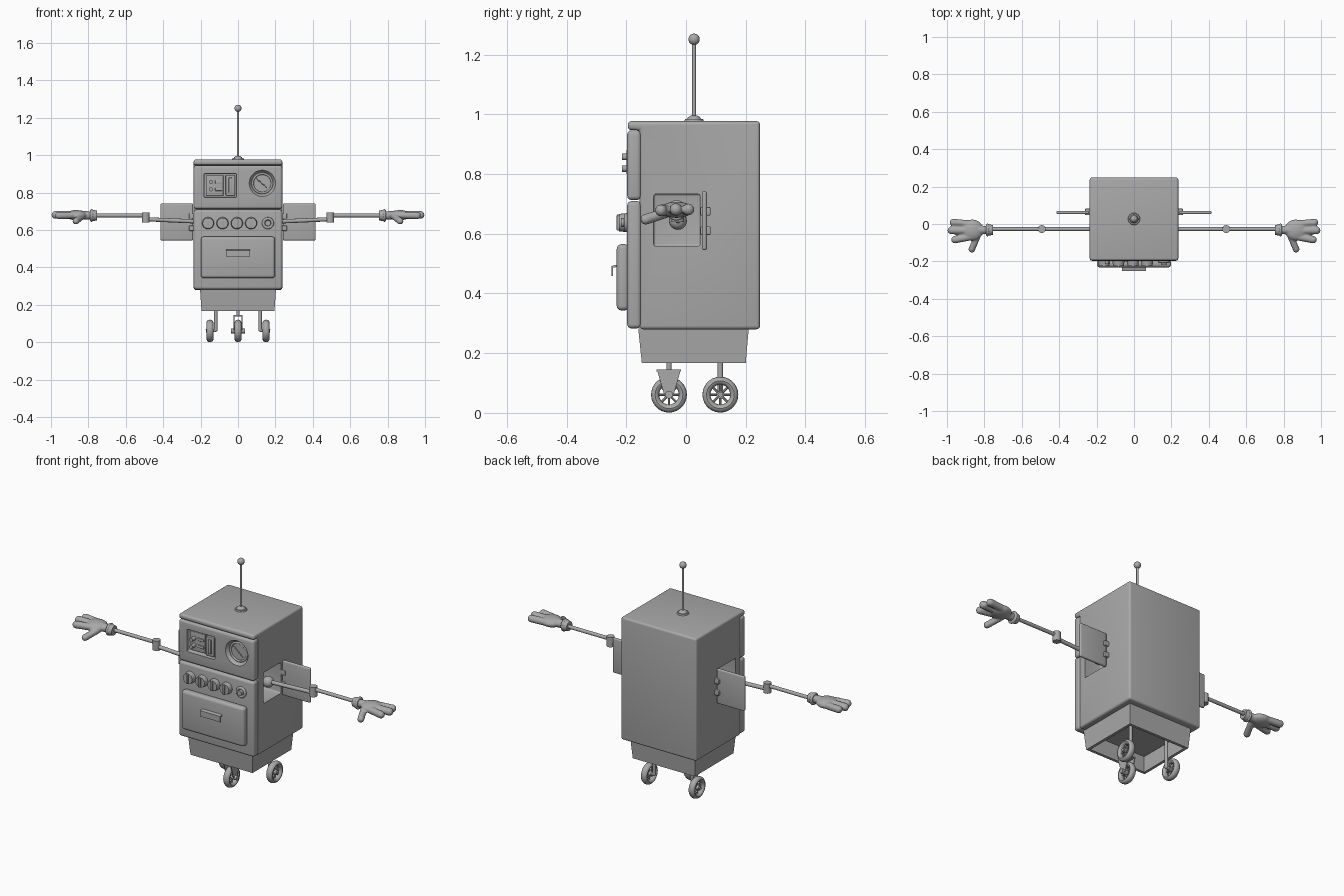
import bpy, bmesh, math
from mathutils import Vector, Matrix

if "Cube" in bpy.data.objects:
    bpy.data.objects.remove(bpy.data.objects["Cube"])

grey = bpy.data.materials.new("grey")
grey.diffuse_color = (0.4, 0.4, 0.4, 1)
grey.use_nodes = True
grey.node_tree.nodes["Principled BSDF"].inputs["Base Color"].default_value = grey.diffuse_color


def make(name, bm):
    bmesh.ops.recalc_face_normals(bm, faces=bm.faces)
    me = bpy.data.meshes.new(name)
    bm.to_mesh(me)
    bm.free()
    ob = bpy.data.objects.new(name, me)
    bpy.context.collection.objects.link(ob)
    me.materials.append(grey)
    return ob


def bevel_all(bm, width, seg=4):
    if width:
        bmesh.ops.bevel(bm, geom=bm.edges[:], offset=width, segments=seg,
                        profile=0.5, affect='EDGES', clamp_overlap=True)


def box(name, x, y, z, bevel=0.0):
    """Box given by (min, max) on each axis."""
    bm = bmesh.new()
    bmesh.ops.create_cube(bm, size=1)
    for v in bm.verts:
        v.co = [r[0] + (c + 0.5) * (r[1] - r[0]) for c, r in zip(v.co, (x, y, z))]
    bevel_all(bm, bevel)
    return make(name, bm)


def extrude_x(name, profile, half, bevel=0.0):
    """Extrude a (y, z) profile along x."""
    bm = bmesh.new()
    f = bm.faces.new([bm.verts.new((-half, y, z)) for y, z in profile])
    new = bmesh.ops.extrude_face_region(bm, geom=[f])["geom"]
    bmesh.ops.translate(bm, vec=(2 * half, 0, 0),
                        verts=[g for g in new if isinstance(g, bmesh.types.BMVert)])
    bmesh.ops.recalc_face_normals(bm, faces=bm.faces)
    bevel_all(bm, bevel)
    return make(name, bm)


def add_rod(bm, p, q, r1, r2=None, seg=16):
    p, q = Vector(p), Vector(q)
    d = q - p
    m = Matrix.Translation((p + q) / 2) @ d.to_track_quat('Z', 'Y').to_matrix().to_4x4()
    bmesh.ops.create_cone(bm, cap_ends=True, segments=seg, radius1=r1,
                          radius2=r1 if r2 is None else r2, depth=d.length, matrix=m)


def add_ball(bm, c, r):
    r = (r, r, r) if isinstance(r, float) else r
    bmesh.ops.create_uvsphere(bm, u_segments=20, v_segments=12, radius=1,
                              matrix=Matrix.Translation(c) @ Matrix.Diagonal((*r, 1)))


def rod(name, *a, **k):
    bm = bmesh.new()
    add_rod(bm, *a, **k)
    return make(name, bm)


def ball(name, c, r):
    bm = bmesh.new()
    add_ball(bm, c, r)
    return make(name, bm)


def torus(name, c, axis, major, minor, flat=1.0):
    bpy.ops.mesh.primitive_torus_add(major_radius=major, minor_radius=minor,
                                     major_segments=28, minor_segments=12)
    ob = bpy.context.object
    ob.name = name
    ob.data.transform(Matrix.Translation(c) @ Vector(axis).to_track_quat('Z', 'Y')
                      .to_matrix().to_4x4() @ Matrix.Diagonal((1, 1, flat, 1)))
    ob.data.materials.append(grey)


def cut(target, cutter):
    mod = target.modifiers.new("cut", 'BOOLEAN')
    mod.operation, mod.solver, mod.object = 'DIFFERENCE', 'EXACT', cutter
    bpy.context.view_layer.objects.active = target
    bpy.ops.object.modifier_apply(modifier="cut")
    bpy.data.objects.remove(cutter)


# Cabinet with overhanging lid and an arm opening on each side
body = extrude_x("body", [(-.155, .28), (.248, .28), (.248, .977), (-.195, .977),
                          (-.195, .947), (-.155, .947)], .237, .012)
for s in (-1, 1):
    cut(body, box("cutter", sorted((s * .13, s * .3)), (-.108, .047), (.558, .733), .008))

# Front panels
lower = box("lower_panel", (-.237, .237), (-.197, -.15), (.283, .709), .014)
upper = box("upper_panel", (-.237, .237), (-.197, -.15), (.713, .946), .014)
cut(upper, box("cutter", (-.182, -.008), (-.26, -.175), (.775, .903), .006))
cut(upper, rod("cutter", (.13, -.199, .85), (.13, -.172, .85), .072, .052, seg=32))

# Control window: switches, slots and slider
box("switch_plate", (-.172, -.078), (-.184, -.17), (.785, .893), .003)
for z in (.857, .818):
    rod("switch", (-.145, -.18, z), (-.145, -.215, z), .011)
    box("switch_slot", (-.122, -.085), (-.19, -.18), (z - .008, z + .008), .002)
box("slider_frame", (-.066, -.016), (-.194, -.17), (.785, .893), .003)
box("slider", (-.05, -.032), (-.2, -.19), (.80, .88), .002)

# Dial with two hands
torus("dial_rim", (.13, -.178, .85), (0, 1, 0), .052, .006)
rod("dial_face", (.13, -.178, .85), (.13, -.17, .85), .052, seg=32)
rod("dial_hand", (.13, -.18, .848), (.098, -.18, .876), .003, seg=8)
rod("dial_hand", (.13, -.18, .848), (.155, -.18, .826), .003, seg=8)

# Row of knobs
for x in (-.16, -.083, -.006, .07):
    rod("knob", (x, -.19, .637), (x, -.224, .637), .033, .029, seg=24)
    box("knob_grip", (x - .006, x + .006), (-.232, -.215), (.610, .664), .003)
torus("button_ring", (.16, -.2, .637), (0, 1, 0), .024, .008)
rod("button", (.16, -.19, .637), (.16, -.218, .637), .015, seg=20)

# Oven door and its handle
box("oven_door", (-.198, .198), (-.232, -.19), (.343, .565), .016)
extrude_x("door_handle", [(-.228, .497), (-.25, .492), (-.25, .459), (-.245, .459),
                          (-.245, .486), (-.228, .489)], .063)

# Tapered skirt, hollow underneath
bm = bmesh.new()
bmesh.ops.create_cube(bm, size=1)
for v in bm.verts:
    top = v.co.z > 0
    v.co = (math.copysign(.203 if top else .195, v.co.x),
            (.21 if top else .2) if v.co.y > 0 else (-.16 if top else -.148),
            .283 if top else .167)
bm.normal_update()
under = min(bm.faces, key=lambda f: f.calc_center_median().z)
bmesh.ops.inset_individual(bm, faces=[under], thickness=.022)
bmesh.ops.inset_individual(bm, faces=[under], thickness=.001, depth=-.09)
make("skirt", bm)


# Wheels
def wheel(x, y):
    z = .061
    torus("tyre", (x, y, z), (1, 0, 0), .0465, .0135, 1.35)
    bm = bmesh.new()
    add_rod(bm, (x - .016, y, z), (x + .016, y, z), .013)
    for i in range(8):
        a = i * math.pi / 4
        add_rod(bm, (x, y, z), (x, y + .038 * math.cos(a), z + .038 * math.sin(a)), .004, seg=8)
    make("spokes", bm)


wheel(0, -.057)
for s in (-1, 1):
    wheel(s * .15, .115)
    bm = bmesh.new()
    add_rod(bm, (s * .119, .115, .26), (s * .119, .115, .066), .009)
    add_ball(bm, (s * .119, .115, .066), .0095)
    add_rod(bm, (s * .119, .115, .064), (s * .172, .115, .061), .009)
    make("rear_leg", bm)
    # Fork side plates of the front caster
    plate = extrude_x("fork_plate", [(-.098, .146), (-.017, .146), (-.043, .055), (-.071, .055)], .0025)
    plate.data.transform(Matrix.Translation((s * .022, 0, 0)))
    rod("axle_nut", (s * .015, -.057, .061), (s * .038, -.057, .061), .013)
box("fork_top", (-.0245, .0245), (-.098, -.017), (.139, .146))
rod("front_leg", (0, -.057, .14), (0, -.057, .26), .009)

# Antenna
rod("antenna_collar", (0, .027, .975), (0, .027, .984), .033, .03, seg=24)
ball("antenna_base", (0, .027, .981), (.024, .024, .016))
rod("antenna_rod", (0, .027, .98), (0, .027, 1.24), .0065)
ball("antenna_tip", (0, .027, 1.251), .019)

for s in (-1, 1):
    # Open hatch with hinges
    box("hatch", sorted((s * .24, s * .415)), (.053, .07), (.545, .742), .007)
    for z in (.61, .675):
        box("hinge", sorted((s * .225, s * .262)), (.048, .082), (z - .014, z + .014), .004)

    # Jointed arm
    Y = -.027
    ball("shoulder", (s * .21, Y, .643), .03)
    rod("shoulder_mount", (s * .12, Y, .643), (s * .21, Y, .643), .022)
    rod("upper_arm", (s * .2, Y, .645), (s * .493, Y, .658), .011)
    rod("elbow", (s * .493, Y, .64), (s * .493, Y, .695), .021, seg=20)
    rod("forearm", (s * .493, Y, .678), (s * .79, Y, .678), .01)
    rod("cuff", (s * .755, Y - .005, .678), (s * .782, Y - .005, .678), .026, .032, seg=20)
    torus("cuff_ring", (s * .783, Y - .005, .678), (1, 0, 0), .026, .008)

    # Gloved hand: palm, three fingers and thumb fused together
    bm = bmesh.new()
    add_ball(bm, (s * .865, -.032, .68), (.06, .057, .027))
    add_rod(bm, (s * .775, -.032, .678), (s * .85, -.032, .68), .021, .025)
    for p, q, r in (((.87, .0, .68), (.966, .008, .681), .02),
                    ((.87, -.036, .682), (.976, -.034, .681), .021),
                    ((.87, -.068, .68), (.958, -.084, .678), .02),
                    ((.835, -.06, .672), (.867, -.135, .648), .018)):
        p, q = [Vector((s * a[0], a[1], a[2])) for a in (p, q)]
        add_rod(bm, p, q, r * .95, r)
        add_ball(bm, p, r * .95)
        add_ball(bm, q, r)
    hand = make("hand", bm)
    mod = hand.modifiers.new("fuse", 'REMESH')
    mod.mode, mod.voxel_size, mod.use_smooth_shade = 'VOXEL', .005, True
    mod = hand.modifiers.new("soften", 'SMOOTH')
    mod.factor, mod.iterations = .5, 3

# Smooth shading that keeps sharp edges
bpy.ops.object.select_all(action='SELECT')
bpy.context.view_layer.objects.active = body
bpy.ops.object.shade_smooth_by_angle(angle=math.radians(35))
